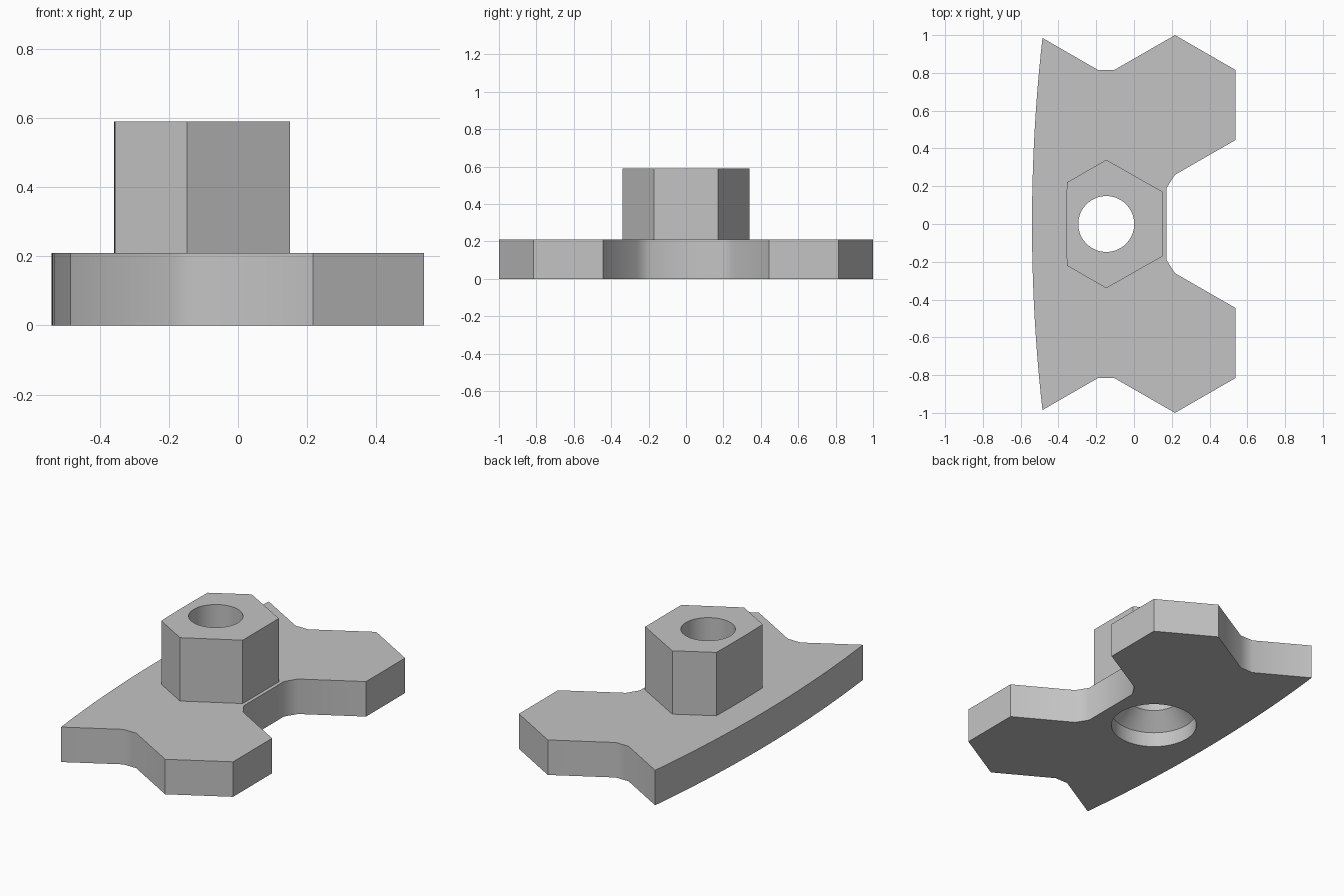
import bpy
import bmesh
import math
from mathutils import Matrix

default = bpy.data.objects.get("Cube")
if default:
    bpy.data.objects.remove(default, do_unlink=True)

PLATE_TOP, HUB_TOP = 0.21, 0.59
HOLE_X = -0.147
ARC_RADIUS = 8.8

grey = bpy.data.materials.new("plain grey")
grey.use_nodes = True
grey.diffuse_color = (0.55, 0.55, 0.55, 1)
grey.node_tree.nodes["Principled BSDF"].inputs["Base Color"].default_value = grey.diffuse_color


def add_object(name, bm):
    bmesh.ops.recalc_face_normals(bm, faces=bm.faces)
    mesh = bpy.data.meshes.new(name)
    bm.to_mesh(mesh)
    bm.free()
    mesh.materials.append(grey)
    obj = bpy.data.objects.new(name, mesh)
    bpy.context.collection.objects.link(obj)
    return obj


def bowed_edge(x_mid, half, steps):
    """Shallow arc along the left side, from +half to -half in y."""
    ys = [half - 2 * half * i / steps for i in range(steps + 1)]
    return [(x_mid + ARC_RADIUS - math.sqrt(ARC_RADIUS ** 2 - y * y), y) for y in ys]


def prism(name, half_outline, arc, z0, z1):
    """Extrude an outline that is mirrored in y and closed by an arc."""
    outline = half_outline + arc + [(x, -y) for x, y in reversed(half_outline) if y]
    bm = bmesh.new()
    face = bm.faces.new([bm.verts.new((x, y, z0)) for x, y in outline])
    result = bmesh.ops.extrude_face_region(bm, geom=[face])
    top = [v for v in result["geom"] if isinstance(v, bmesh.types.BMVert)]
    bmesh.ops.translate(bm, verts=top, vec=(0, 0, z1 - z0))
    return add_object(name, bm)


def apply_boolean(target, tool, operation):
    mod = target.modifiers.new("boolean", 'BOOLEAN')
    mod.operation, mod.object, mod.solver = operation, tool, 'EXACT'
    bpy.context.view_layer.objects.active = target
    bpy.ops.object.modifier_apply(modifier=mod.name)
    bpy.data.objects.remove(tool, do_unlink=True)


# Forked base plate
body = prism("mounting_plate_with_hub",
             [(0.172, 0.19), (0.216, 0.26), (0.538, 0.445), (0.538, 0.815),
              (0.217, 1.0), (-0.105, 0.815), (-0.19, 0.815)],
             bowed_edge(-0.54, 0.985, 24), 0, PLATE_TOP)

# Hexagonal hub with its left side trimmed to the same bow
hub = prism("hex_hub", [(0.151, 0.171), (HOLE_X, 0.34)],
            bowed_edge(-0.358, 0.22, 6), 0.1, HUB_TOP)
apply_boolean(body, hub, 'UNION')

# Through hole with a countersunk recess underneath
cutter_bm = bmesh.new()
profile = [(0, -0.1), (0.24, -0.1), (0.24, 0.09), (0.148, 0.182), (0.148, 0.7), (0, 0.7)]
verts = [cutter_bm.verts.new((r, 0, z)) for r, z in profile]
edges = [cutter_bm.edges.new(pair) for pair in zip(verts, verts[1:])]
bmesh.ops.spin(cutter_bm, geom=verts + edges, cent=(0, 0, 0), axis=(0, 0, 1),
               angle=math.tau, steps=64, use_duplicate=False)
bmesh.ops.remove_doubles(cutter_bm, verts=cutter_bm.verts, dist=0.0005)
bmesh.ops.transform(cutter_bm, matrix=Matrix.Translation((HOLE_X, 0, 0)), verts=cutter_bm.verts)
cutter = add_object("screw_hole_cutter", cutter_bm)
cutter.hide_render = True
apply_boolean(body, cutter, 'DIFFERENCE')

# Soft shading on the bow, bore and notch corners, sharp elsewhere
bpy.ops.object.select_all(action='DESELECT')
body.select_set(True)
bpy.context.view_layer.objects.active = body
bpy.ops.object.shade_smooth_by_angle(angle=math.radians(35))
